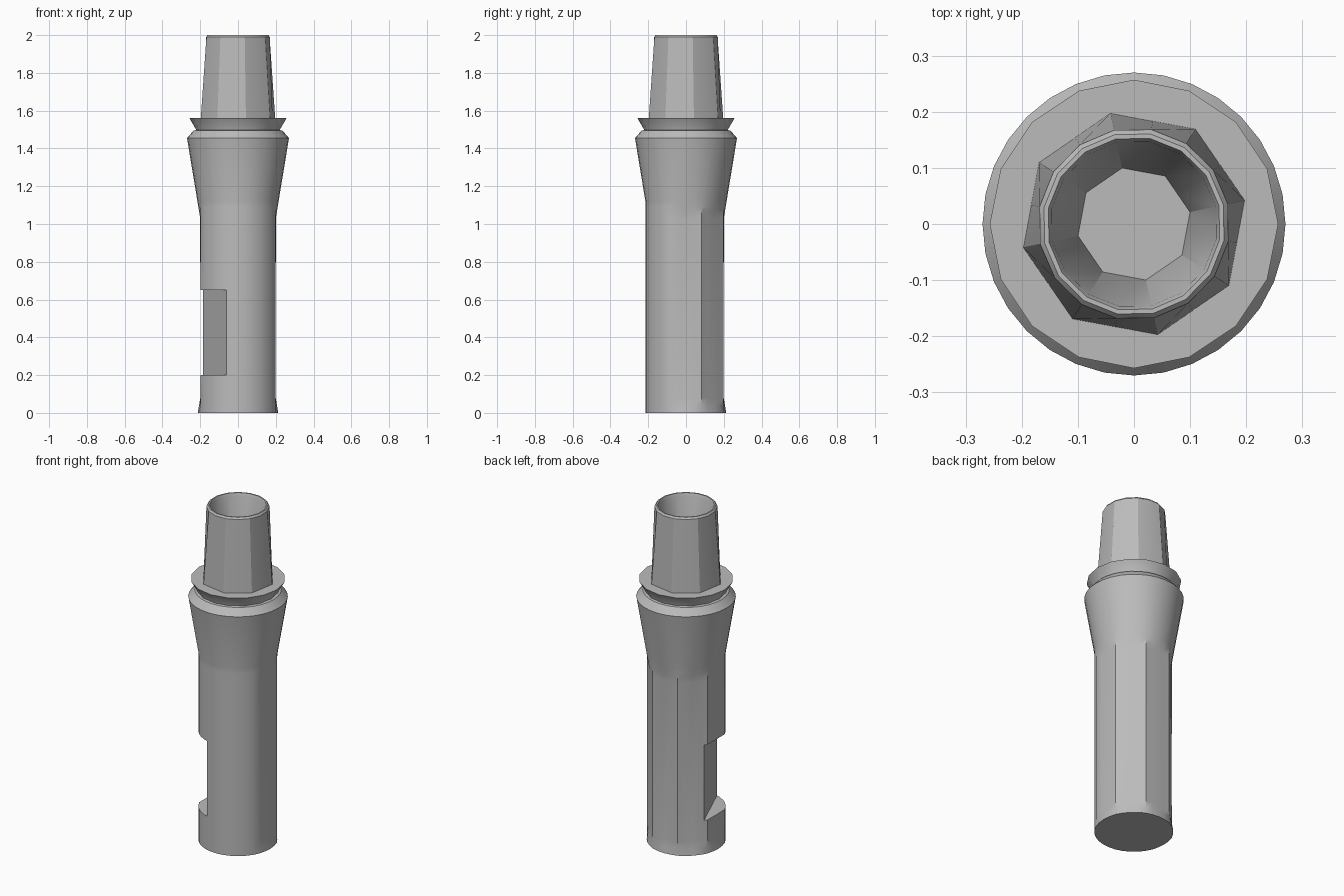
import bpy, bmesh, math
from math import pi, cos, sin, radians

cube = bpy.data.objects.get("Cube")
if cube:
    bpy.data.objects.remove(cube, do_unlink=True)

metal = bpy.data.materials.new("grey metal")
metal.use_nodes = True
metal.diffuse_color = (0.5, 0.5, 0.5, 1)
metal.node_tree.nodes["Principled BSDF"].inputs["Base Color"].default_value = (0.5, 0.5, 0.5, 1)


def octagon(corner, angle, offset=0.0):
    """Radius of an octagon in a direction; offset is the angle of a corner."""
    local = (angle - offset) % (pi / 4) - pi / 8
    return corner * cos(pi / 8) / cos(local)


def loft(name, sides, rings, start=0.0):
    """Skin rings given as (height, radius or radius function), capping both ends."""
    bm = bmesh.new()
    loops = []
    for z, radius in rings:
        loop = []
        for i in range(sides):
            a = start + i * 2 * pi / sides
            r = radius(a) if callable(radius) else radius
            loop.append(bm.verts.new((r * cos(a), r * sin(a), z)))
        loops.append(loop)
    for low, high in zip(loops, loops[1:]):
        for i in range(sides):
            j = (i + 1) % sides
            bm.faces.new((low[i], low[j], high[j], high[i]))
    bm.faces.new(loops[0][::-1])
    bm.faces.new(loops[-1])
    bmesh.ops.recalc_face_normals(bm, faces=bm.faces)
    mesh = bpy.data.meshes.new(name)
    bm.to_mesh(mesh)
    bm.free()
    mesh.materials.append(metal)
    obj = bpy.data.objects.new(name, mesh)
    bpy.context.collection.objects.link(obj)
    return obj


def smooth(obj, angle=28):
    bpy.ops.object.select_all(action="DESELECT")
    obj.select_set(True)
    bpy.context.view_layer.objects.active = obj
    bpy.ops.object.shade_smooth_by_angle(angle=radians(angle))


# Shaft: flats on the sides and back, round front, blending into round cones
SHAFT = 0.215


def shaft_radius(z):
    cone = max(0.213 - 0.17 * z, 0.2 + 0.165 * (z - 1.03))
    def radius(a):
        rounded = a > radians(203) and a < radians(337)
        return max(SHAFT if rounded else octagon(SHAFT, a, pi / 8), cone)
    return radius


heights = [0, 0.04, 0.08, 1.03, 1.06, 1.09, 1.12]
shaft = loft("shaft", 32, [(z, shaft_radius(z)) for z in heights]
             + [(1.455, 0.27), (1.495, 0.235), (1.5, 0.2)])

# Flat-bottomed notch in the side of the shaft
bpy.ops.mesh.primitive_cube_add(size=1)
cutter = bpy.context.object
cutter.name = "notch_cutter"
cutter.data.materials.append(metal)
cutter.scale = (0.3, 0.6, 0.45)
direction = radians(202.5)
reach = 0.135 + 0.15
cutter.location = (reach * cos(direction), reach * sin(direction), 0.425)
cutter.rotation_euler.z = direction
cut = shaft.modifiers.new("notch", "BOOLEAN")
cut.operation = "DIFFERENCE"
cut.solver = "EXACT"
cut.object = cutter
bpy.context.view_layer.objects.active = shaft
bpy.ops.object.modifier_apply(modifier=cut.name)
bpy.data.objects.remove(cutter, do_unlink=True)
smooth(shaft)

# Collar flaring upward above the shoulder
collar = loft("collar", 16, [(1.48, 0.22), (1.5, 0.222), (1.56, 0.257)], pi / 8)
smooth(collar)

# Hollow spigot: octagonal foot, round rim, tapered well with octagonal floor
TWIST = radians(12)
spigot = loft("spigot", 16, [
    (1.55, lambda a: octagon(0.202, a, TWIST)),
    (1.99, 0.171), (2.0, 0.163), (2.0, 0.155), (1.985, 0.149),
    (1.6, lambda a: octagon(0.102, a, TWIST)),
], TWIST)
smooth(spigot)
